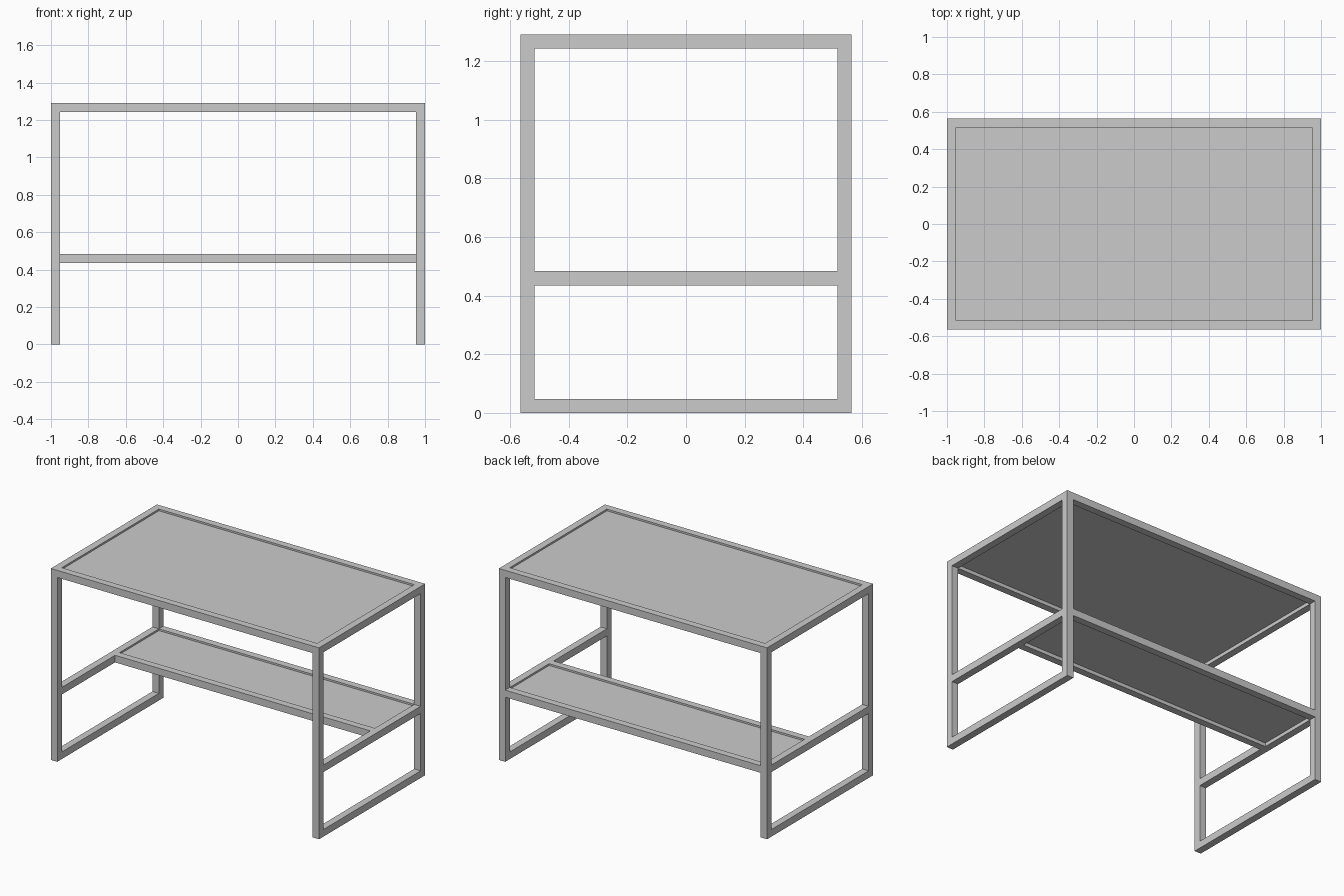
import bpy, bmesh
from math import pi

if "Cube" in bpy.data.objects:
    bpy.data.objects.remove(bpy.data.objects["Cube"])

X, Y, H = 1.0, 0.565, 1.29      # half width, half depth, height
B = 0.048                       # square tube size
SHELF_TOP = 0.483
SHELF_FRONT = 0.05              # y of the shelf's front face
RECESS, PANEL = 0.012, 0.012    # panel drop below the frame, panel thickness


def box(name, x0, x1, y0, y1, z0, z1):
    bm = bmesh.new()
    bmesh.ops.create_cube(bm, size=1)
    bmesh.ops.scale(bm, vec=(x1 - x0, y1 - y0, z1 - z0), verts=bm.verts)
    bmesh.ops.translate(bm, vec=((x0 + x1) / 2, (y0 + y1) / 2, (z0 + z1) / 2), verts=bm.verts)
    mesh = bpy.data.meshes.new(name)
    bm.to_mesh(mesh)
    bm.free()
    obj = bpy.data.objects.new(name, mesh)
    bpy.context.collection.objects.link(obj)
    return obj


def side_frame(name, x):
    # Outer rectangle with two openings, drawn in the y-z plane and extruded along x
    curve = bpy.data.curves.new(name, 'CURVE')
    curve.dimensions = '2D'
    curve.fill_mode = 'BOTH'
    curve.extrude = B / 2
    inner = Y - B
    for a, z0, z1 in ((Y, 0, H), (inner, B, SHELF_TOP - B), (inner, SHELF_TOP, H - B)):
        spline = curve.splines.new('POLY')
        spline.points.add(3)
        for p, (y, z) in zip(spline.points, ((-a, z0), (a, z0), (a, z1), (-a, z1))):
            p.co = (y, z, 0, 1)
        spline.use_cyclic_u = True
    obj = bpy.data.objects.new(name, curve)
    bpy.context.collection.objects.link(obj)
    obj.location.x = x
    obj.rotation_euler = (pi / 2, 0, pi / 2)
    bpy.ops.object.select_all(action='DESELECT')
    obj.select_set(True)
    bpy.context.view_layer.objects.active = obj
    bpy.ops.object.convert(target='MESH')
    obj = bpy.context.object
    # Weld the caps to the walls
    bm = bmesh.new()
    bm.from_mesh(obj.data)
    bmesh.ops.remove_doubles(bm, verts=bm.verts, dist=1e-4)
    bmesh.ops.recalc_face_normals(bm, faces=bm.faces)
    for f in bm.faces:
        f.smooth = False
    bm.to_mesh(obj.data)
    bm.free()


def framed_panel(name, y0, y1, top):
    # Front and back rails between the side frames, with a recessed panel
    xi = X - B
    box(name + "_front_rail", -xi, xi, y0, y0 + B, top - B, top)
    box(name + "_back_rail", -xi, xi, y1 - B, y1, top - B, top)
    box(name + "_panel", -xi, xi, y0 + B, y1 - B, top - RECESS - PANEL, top - RECESS)


# Side frames
side_frame("left_side_frame", -X + B / 2)
side_frame("right_side_frame", X - B / 2)

# Desktop and rear shelf
framed_panel("desktop", -Y, Y, H)
framed_panel("shelf", SHELF_FRONT, Y, SHELF_TOP)
